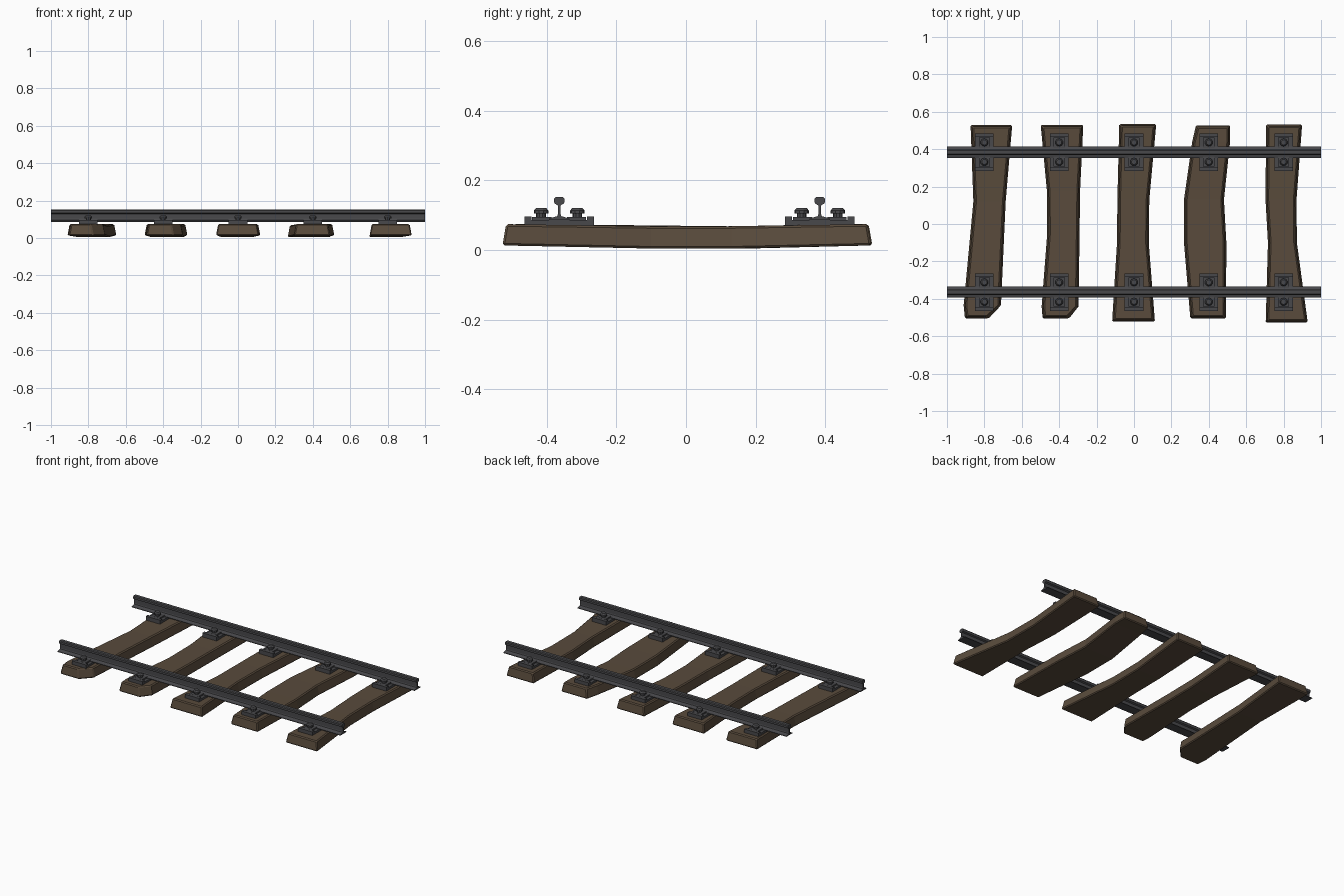
import bpy, bmesh
from mathutils import Matrix

if "Cube" in bpy.data.objects:
    bpy.data.objects.remove(bpy.data.objects["Cube"])


def material(name, color):
    m = bpy.data.materials.new(name)
    m.diffuse_color = (*color, 1)
    m.use_nodes = True
    m.node_tree.nodes["Principled BSDF"].inputs["Base Color"].default_value = m.diffuse_color
    return m


WOOD = material("weathered_wood", (0.10, 0.07, 0.045))
METAL = material("dark_steel", (0.065, 0.065, 0.07))


def finish(bm, name, mat, bevel=0):
    bmesh.ops.recalc_face_normals(bm, faces=bm.faces)
    me = bpy.data.meshes.new(name)
    bm.to_mesh(me)
    bm.free()
    me.materials.append(mat)
    ob = bpy.data.objects.new(name, me)
    bpy.context.collection.objects.link(ob)
    if bevel:
        mod = ob.modifiers.new("worn_edges", 'BEVEL')
        mod.width = bevel
        mod.segments = 1
        mod.limit_method = 'ANGLE'
        mod.angle_limit = 0.7
    return ob


def loft(bm, sections):
    """Skin a closed solid through equal-length rings of points."""
    rings = [[bm.verts.new(p) for p in s] for s in sections]
    n = len(rings[0])
    for a, b in zip(rings, rings[1:]):
        for i in range(n):
            j = (i + 1) % n
            bm.faces.new((a[i], a[j], b[j], b[i]))
    bm.faces.new(rings[0])
    bm.faces.new(rings[-1])


def box(bm, x, y, z0, z1, sx, sy):
    m = Matrix.Translation((x, y, (z0 + z1) / 2)) @ Matrix.Diagonal((sx, sy, z1 - z0, 1))
    bmesh.ops.create_cube(bm, size=1, matrix=m)


def cone(bm, x, y, z0, z1, r0, r1, sides=10):
    bmesh.ops.create_cone(bm, cap_ends=True, segments=sides, radius1=r0, radius2=r1,
                          depth=z1 - z0, matrix=Matrix.Translation((x, y, (z0 + z1) / 2)))


# Crooked wooden ties: rows of (y, left x, right x) along each plank
ties = [
    [(-0.505, -0.905, -0.775), (-0.435, -0.912, -0.71), (0.12, -0.86, -0.685), (0.53, -0.875, -0.65)],
    [(-0.505, -0.49, -0.345), (-0.44, -0.495, -0.295), (-0.05, -0.465, -0.29),
     (0.18, -0.467, -0.287), (0.53, -0.50, -0.27)],
    [(-0.522, -0.118, 0.113), (-0.1, -0.092, 0.08), (0.13, -0.09, 0.083), (0.535, -0.08, 0.12)],
    [(-0.505, 0.30, 0.493), (-0.1, 0.266, 0.495), (0.13, 0.266, 0.482),
     (0.44, 0.31, 0.515), (0.528, 0.33, 0.515)],
    [(-0.527, 0.703, 0.93), (-0.1, 0.715, 0.872), (0.13, 0.702, 0.87), (0.532, 0.705, 0.90)],
]
for k, rows in enumerate(ties):
    bm = bmesh.new()
    sections = []
    for i, (y, l, r) in enumerate(rows):
        middle = abs(y) < 0.25
        lo, hi = (0.004, 0.068) if middle else (0.013, 0.074)
        ty = y * 0.98 if i in (0, len(rows) - 1) else y
        sections.append([(l, y, lo), (r, y, lo), (r - 0.012, ty, hi), (l + 0.012, ty, hi)])
    loft(bm, sections)
    finish(bm, f"wooden_tie_{k + 1}", WOOD, 0.006)

# Rail cross-section, right half from the foot up to the head
half = [(0.03, 0.086), (0.03, 0.090), (0.006, 0.097), (0.004, 0.103), (0.004, 0.128),
        (0.013, 0.133), (0.0145, 0.137), (0.0145, 0.147), (0.010, 0.152)]
profile = half + [(-y, z) for y, z in reversed(half)]

for side, yc in (("front", -0.364), ("back", 0.384)):
    bm = bmesh.new()
    loft(bm, [[(x, yc + y, z) for y, z in profile] for x in (-1, 1)])
    finish(bm, f"{side}_rail", METAL)

    # Base plates with end ribs, clips and bolts under the rail
    for k in range(5):
        x = -0.8 + 0.4 * k
        bm = bmesh.new()
        box(bm, x, yc, 0.070, 0.086, 0.10, 0.20)
        for s in (-1, 1):
            box(bm, x, yc + s * 0.09, 0.084, 0.096, 0.10, 0.02)
            box(bm, x, yc + s * 0.05, 0.084, 0.095, 0.06, 0.055)
            cone(bm, x, yc + s * 0.052, 0.094, 0.105, 0.014, 0.014)
            cone(bm, x, yc + s * 0.052, 0.104, 0.113, 0.021, 0.021)
            cone(bm, x, yc + s * 0.052, 0.113, 0.121, 0.021, 0.014)
        finish(bm, f"{side}_base_plate_{k + 1}", METAL)
